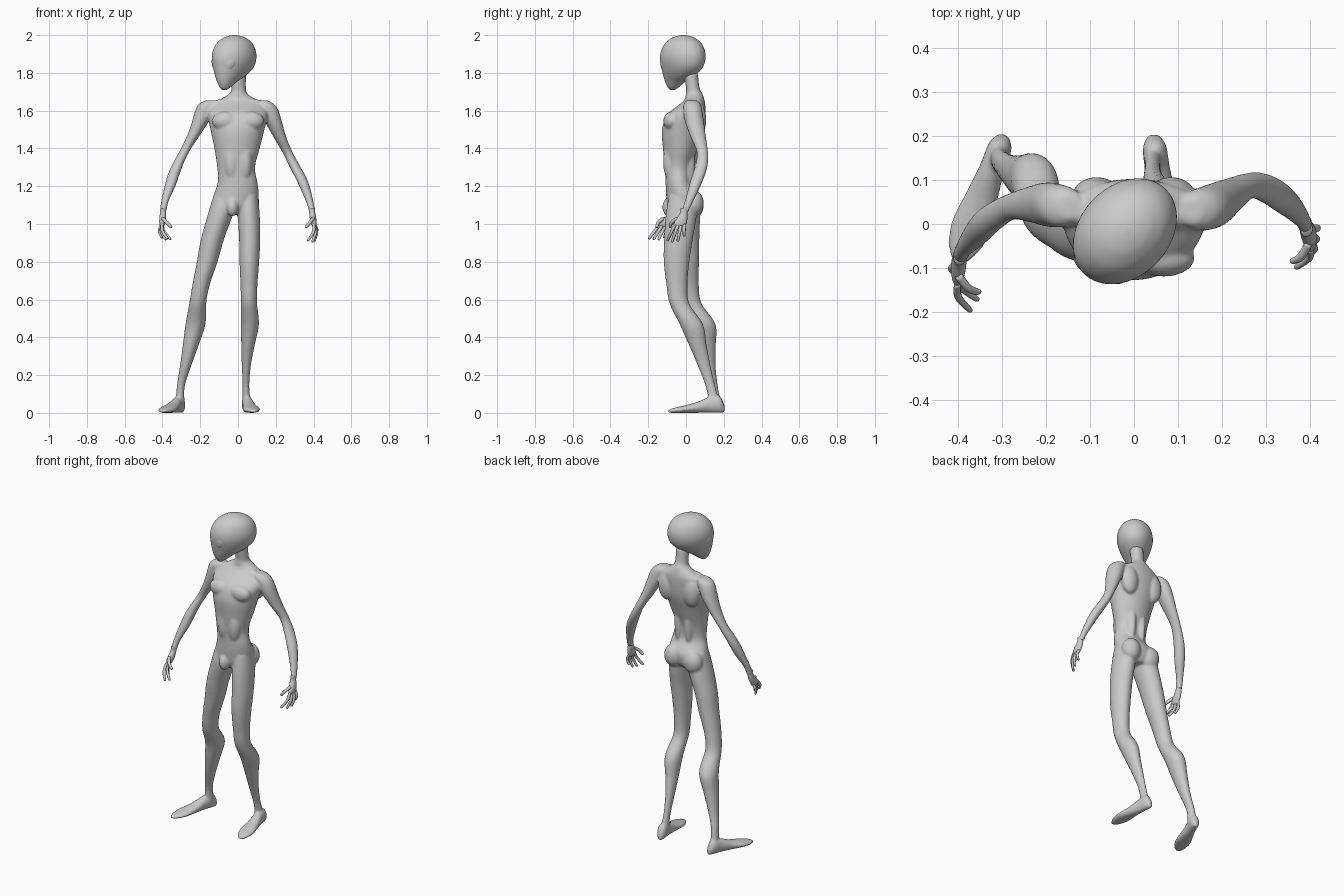
import bpy, bmesh, math
from mathutils import Vector, Matrix

X, Y, Z = Vector((1, 0, 0)), Vector((0, 1, 0)), Vector((0, 0, 1))


def spline(rows, n=5):
    """Catmull-Rom resampling of rows of numbers."""
    out = []
    for i in range(len(rows) - 1):
        p0, p1 = rows[max(i - 1, 0)], rows[i]
        p2, p3 = rows[i + 1], rows[min(i + 2, len(rows) - 1)]
        for k in range(n):
            t = k / n
            out.append([0.5 * (2 * b + (c - a) * t + (2 * a - 5 * b + 4 * c - d) * t * t
                               + (3 * b - a - 3 * c + d) * t ** 3)
                        for a, b, c, d in zip(p0, p1, p2, p3)])
    out.append(list(rows[-1]))
    return out


def tube(bm, rows, u=X, v=Y, seg=28):
    """Closed loft of ellipses; each row is x, y, z, radius along u, radius along v."""
    rings = []
    for x, y, z, a, b in spline(rows):
        c = Vector((x, y, z))
        rings.append([bm.verts.new(c + u * max(a, .002) * math.cos(2 * math.pi * k / seg)
                                   + v * max(b, .002) * math.sin(2 * math.pi * k / seg))
                      for k in range(seg)])
    faces = [bm.faces.new(rings[0]), bm.faces.new(rings[-1][::-1])]
    for r, s in zip(rings, rings[1:]):
        for k in range(seg):
            j = (k + 1) % seg
            faces.append(bm.faces.new((r[k], s[k], s[j], r[j])))
    bmesh.ops.recalc_face_normals(bm, faces=faces)


def blob(bm, loc, radii, rot=Matrix.Identity(4)):
    m = Matrix.Translation(loc) @ rot @ Matrix.Diagonal((*radii, 1))
    bmesh.ops.create_uvsphere(bm, u_segments=28, v_segments=18, radius=1, matrix=m)


def finish(name, bm):
    me = bpy.data.meshes.new(name)
    bm.to_mesh(me)
    bm.free()
    me.shade_smooth()
    ob = bpy.data.objects.new(name, me)
    bpy.context.collection.objects.link(ob)
    return ob


body = bmesh.new()

# torso and neck
tube(body, [(-.02, -.01, 1.05, .07, .06), (-.02, -.012, 1.09, .115, .085),
            (-.01, -.015, 1.15, .120, .090), (-.002, -.038, 1.22, .105, .070),
            (-.010, -.040, 1.30, .100, .072), (-.005, -.030, 1.40, .120, .092),
            (-.003, -.017, 1.50, .143, .110), (0, .002, 1.58, .160, .100),
            (0, .032, 1.63, .145, .070), (0, .045, 1.66, .095, .052),
            (.002, .043, 1.69, .048, .044), (.004, .036, 1.72, .038, .036),
            (.003, .025, 1.80, .040, .038)], seg=40)

# chest, shoulder blade and buttock muscles
for s in (-1, 1):
    blob(body, (s * .068, -.078, 1.545), (.07, .042, .05))
    blob(body, (s * .085, .065, 1.55), (.055, .042, .09))
    blob(body, (s * .035, .0, 1.32), (.03, .048, .17))
    blob(body, (s * .035, -.085, 1.33), (.04, .036, .10))
    blob(body, (s * .08, .02, 1.635), (.09, .03, .028), Matrix.Rotation(s * .15, 4, 'Y'))
blob(body, (-.08, .042, 1.10), (.06, .052, .07))
blob(body, (.055, .040, 1.11), (.058, .054, .07))
blob(body, (-.03, -.09, 1.09), (.032, .035, .05))

# arms
tube(body, [(-.145, .04, 1.655, .025, .028), (-.160, .04, 1.635, .048, .045),
            (-.177, .042, 1.60, .050, .050), (-.200, .045, 1.54, .044, .050),
            (-.235, .045, 1.47, .034, .041), (-.278, .040, 1.395, .027, .031),
            (-.312, .022, 1.33, .028, .033), (-.338, .002, 1.27, .031, .034),
            (-.360, -.023, 1.20, .029, .030), (-.387, -.055, 1.12, .020, .021),
            (-.397, -.075, 1.06, .017, .021)])
tube(body, [(.130, .03, 1.655, .025, .028), (.145, .032, 1.635, .046, .045),
            (.165, .036, 1.60, .050, .050), (.188, .045, 1.54, .045, .050),
            (.222, .065, 1.46, .034, .041), (.262, .087, 1.38, .027, .030),
            (.298, .082, 1.31, .029, .033), (.335, .060, 1.24, .030, .034),
            (.363, .035, 1.17, .025, .028), (.385, .008, 1.10, .018, .021),
            (.393, -.01, 1.06, .017, .021)])

# legs
tube(body, [(-.08, -.01, 1.15, .05, .07), (-.088, -.01, 1.07, .066, .084),
            (-.135, -.005, .92, .061, .076), (-.163, .003, .80, .055, .066),
            (-.195, .012, .68, .046, .056), (-.213, .03, .58, .045, .052),
            (-.225, .092, .47, .053, .064), (-.25, .106, .36, .042, .052),
            (-.277, .12, .25, .030, .037), (-.303, .142, .14, .021, .027),
            (-.306, .155, .05, .024, .030)])
tube(body, [(.055, -.02, 1.15, .05, .07), (.057, -.025, 1.05, .058, .082),
            (.062, -.04, .92, .056, .076), (.060, -.05, .80, .052, .068),
            (.058, -.048, .68, .045, .056), (.058, -.035, .58, .043, .052),
            (.063, .028, .47, .048, .062), (.053, .062, .36, .036, .047),
            (.044, .096, .25, .024, .034), (.042, .130, .14, .018, .026),
            (.045, .152, .05, .024, .030)])


# feet
def foot(heel, toe):
    h, t = Vector(heel), Vector(toe)
    d = (t - h).normalized()
    rows = []
    for f, w, hh in ((0, .012, .02), (.09, .027, .045), (.27, .029, .042), (.5, .038, .028),
                     (.73, .046, .019), (.9, .034, .013), (1, .012, .008)):
        p = h.lerp(t, f)
        rows.append((p.x, p.y, hh, w, hh))
    tube(body, rows, d.cross(Z), Z)


foot((-.295, .203, 0), (-.402, -.09, 0))
foot((.043, .203, 0), (.082, -.095, 0))

ob = finish("body", body)
rm = ob.modifiers.new("merge", 'REMESH')
rm.mode, rm.voxel_size, rm.use_smooth_shade = 'VOXEL', .0065, True
sm = ob.modifiers.new("soften", 'SMOOTH')
sm.factor, sm.iterations = .5, 7


# hands: palm, curled fingers and thumb
def hand(name, wrist, end, tips, thumb):
    bm = bmesh.new()
    w, e = Vector(wrist), Vector(end)
    m = w.lerp(e, .6)
    tube(bm, [(*(w + Z * .025), .014, .018), (*w, .016, .020), (*m, .017, .031),
              (*e, .013, .032), (*(e - Z * .012), .005, .022)], seg=20)
    out = X * (.012 if w.x > 0 else -.012)

    def finger(a, b, bend, r):
        mid = a.lerp(b, .5) + bend
        u = (b - a).cross(X).normalized()
        v = (b - a).cross(u).normalized()
        q = b + (b - mid).normalized() * .005
        tube(bm, [(*a, r, r), (*mid, r, r), (*b, r * .8, r * .8), (*q, r * .3, r * .3)], u, v, 12)

    for i, tip in enumerate(tips):
        finger(e + Y * (i - 1.5) * .016 + Z * .006, Vector(tip), out, .0085)
    finger(m + Vector((0, -.02, .01)), Vector(thumb), Y * -.01, .0095)
    finish(name, bm)


hand("right_hand", (-.397, -.076, 1.06), (-.402, -.112, .995),
     ((-.375, -.195, .925), (-.36, -.17, .922), (-.385, -.145, .92), (-.405, -.115, .93)),
     (-.355, -.155, .985))
hand("left_hand", (.393, -.011, 1.06), (.402, -.033, .995),
     ((.372, -.097, .915), (.395, -.073, .908), (.405, -.043, .913), (.408, -.01, .938)),
     (.362, -.085, .985))

# head, turned toward its right
yaw = math.radians(43)
fwd = Vector((-math.sin(yaw), -math.cos(yaw), 0))
side = fwd.cross(Z)
mid = Vector((-.021, -.017, 0))
head = bmesh.new()
rows = []
for f, z, a, b in ((.074, 1.71, .012, .012), (.069, 1.725, .032, .028), (.053, 1.755, .062, .047),
                   (.024, 1.79, .100, .070), (.005, 1.83, .125, .090), (0, 1.875, .134, .102),
                   (-.002, 1.92, .127, .099), (-.004, 1.96, .102, .082),
                   (-.004, 1.985, .066, .054), (-.004, 1.996, .034, .028), (-.004, 2, .006, .005)):
    p = mid + fwd * f
    rows.append((p.x, p.y, z, a, b))
tube(head, rows, fwd, side, 48)
finish("head", head)

# large almond eyes, nearly flush with the face
for s, name in ((-1, "left_eye"), (1, "right_eye")):
    bm = bmesh.new()
    a = yaw + s * math.radians(25)
    n = yaw + s * math.radians(38)
    loc = mid + Vector((-math.sin(a), -math.cos(a), 0)) * .106 + Z * 1.85
    blob(bm, loc, (.037, .018, .045),
         Matrix.Rotation(-n, 4, 'Z') @ Matrix.Rotation(-s * .5, 4, 'Y') @ Matrix.Rotation(.12, 4, 'X'))
    finish(name, bm)
